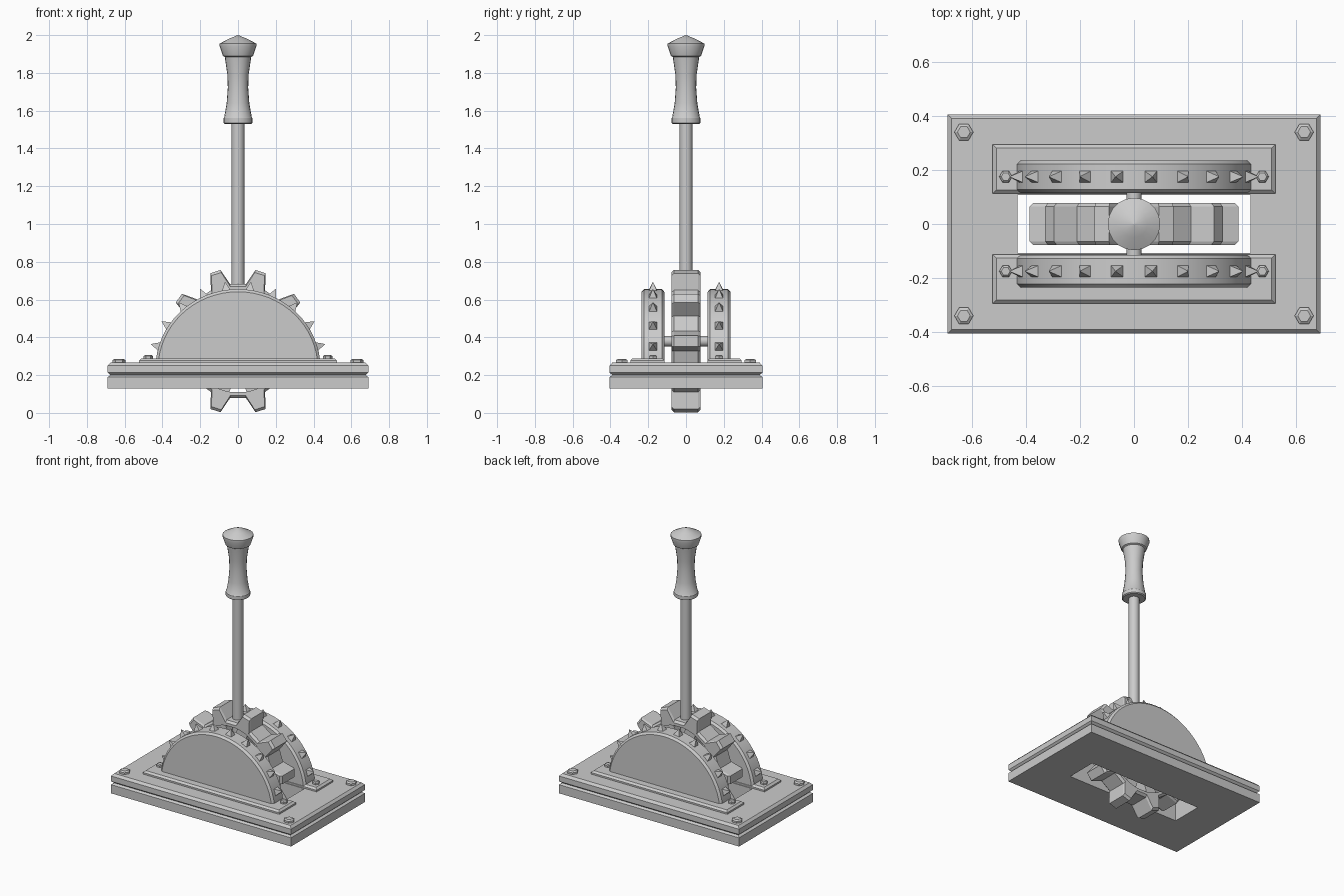
import bpy, bmesh
from math import sin, cos, pi, radians
from mathutils import Matrix, Vector

if "Cube" in bpy.data.objects:
    bpy.data.objects.remove(bpy.data.objects["Cube"])


def loft(name, loops, ring=False, smooth=False):
    """Skin a list of equal-length point loops; cap the ends or close into a ring."""
    bm = bmesh.new()
    rows = [[bm.verts.new(p) for p in loop] for loop in loops]
    n = len(rows[0])
    pairs = list(zip(rows, rows[1:])) + ([(rows[-1], rows[0])] if ring else [])
    for a, b in pairs:
        for i in range(n):
            j = (i + 1) % n
            bm.faces.new((a[i], a[j], b[j], b[i]))
    if not ring:
        bm.faces.new(rows[0])
        bm.faces.new(rows[-1])
    bmesh.ops.recalc_face_normals(bm, faces=bm.faces)
    me = bpy.data.meshes.new(name)
    bm.to_mesh(me)
    bm.free()
    ob = bpy.data.objects.new(name, me)
    bpy.context.collection.objects.link(ob)
    if smooth:
        bpy.ops.object.select_all(action='DESELECT')
        ob.select_set(True)
        bpy.context.view_layer.objects.active = ob
        bpy.ops.object.shade_smooth_by_angle(angle=radians(30))
    return ob


def rect(hx, hy, z, cy=0):
    return [(sx * hx, cy + sy * hy, z) for sx, sy in ((-1, -1), (1, -1), (1, 1), (-1, 1))]


def lathe(name, profile, sides, x=0, y=0, smooth=True):
    return loft(name, [[(x + r * cos(2 * pi * i / sides), y + r * sin(2 * pi * i / sides), z)
                        for i in range(sides)] for r, z in profile], smooth=smooth)


def bolt(name, x, y, z, r, h):
    lathe(name, [(r, z), (r, z + h * .7), (r * .68, z + h)], 6, x, y, smooth=False)


# Grooved base with a slot through it
outer = [(.69, .405, .13), (.69, .405, .19), (.675, .39, .2), (.69, .405, .213),
         (.69, .405, .25), (.675, .39, .266)]
loft("base", [rect(*p) for p in outer] + [rect(.432, .108, .266), rect(.432, .108, .13)], ring=True)
for sx in (-1, 1):
    for sy in (-1, 1):
        bolt("base_bolt", sx * .63, sy * .34, .262, .035, .024)

# Gear rim with ten teeth
GZ, GY, B = .38, .078, .014


def tooth_loop(y, inset):
    pts = []
    for k in range(10):
        for da, r in ((-10, .305), (-4.2, .388), (4.2, .388), (10, .305)):
            a = radians(18 + 36 * k + da)
            pts.append(((r - inset) * sin(a), y, GZ + (r - inset) * cos(a)))
    return pts


def inner_loop(y):
    return [(.272 * Vector((p[0], 0, p[2] - GZ)).normalized() + Vector((0, y, GZ)))
            for p in tooth_loop(y, 0)]


loft("gear_rim", [tooth_loop(-GY, B), tooth_loop(-GY + B, 0), tooth_loop(GY - B, 0),
                  tooth_loop(GY, B), inner_loop(GY), inner_loop(-GY)], ring=True)

# Gear spokes
for k in range(10):
    spoke = loft("gear_spoke", [rect(.04, GY - .008, .1), rect(.04, GY - .008, .285)])
    spoke.matrix_world = Matrix.Translation((0, 0, GZ)) @ Matrix.Rotation(radians(18 + 36 * k), 4, 'Y')


# Hub and axle, turned along y
def y_cylinder(name, r, half, sides):
    ob = lathe(name, [(r, -half), (r, half)], sides)
    ob.matrix_world = Matrix.Translation((0, 0, GZ)) @ Matrix.Rotation(pi / 2, 4, 'X')


y_cylinder("gear_hub", .14, GY - .008, 20)
y_cylinder("axle", .028, .13, 16)

# Side housings: half discs with studs on bolted flanges
CZ, A, H = .235, .437, .42


def arch(y, inset):
    return [((A - inset) * cos(pi * i / 32), y, CZ + (H - inset) * sin(pi * i / 32))
            for i in range(33)]


for s in (-1, 1):
    loft("side_housing", [arch(s * .115, .014), arch(s * .127, 0),
                          arch(s * .222, 0), arch(s * .235, .014)], smooth=True)
    loft("housing_flange", [rect(.523, .091, .26, s * .204), rect(.523, .091, .277, s * .204),
                            rect(.51, .078, .289, s * .204)])
    for sx in (-1, 1):
        bolt("flange_bolt", sx * .475, s * .175, .285, .024, .022)
    for k in range(10):
        t = radians(-73.8 + 16.4 * k)
        stud = loft("housing_stud", [rect(.026, .024, -.008), rect(.001, .001, .042)])
        stud.matrix_world = (Matrix.Translation((A * sin(t), s * .175, CZ + H * cos(t)))
                             @ Matrix.Rotation(t, 4, 'Y'))

# Lever rod and turned grip
lathe("lever_rod", [(.034, GZ), (.034, 1.54)], 16)
lathe("lever_grip", [(.07, 1.53), (.077, 1.535), (.077, 1.56), (.073, 1.565), (.06, 1.64),
                     (.054, 1.72), (.056, 1.79), (.068, 1.87), (.07, 1.885), (.08, 1.89),
                     (.097, 1.94), (.097, 1.955), (.05, 1.98), (.001, 2.0)], 20)
